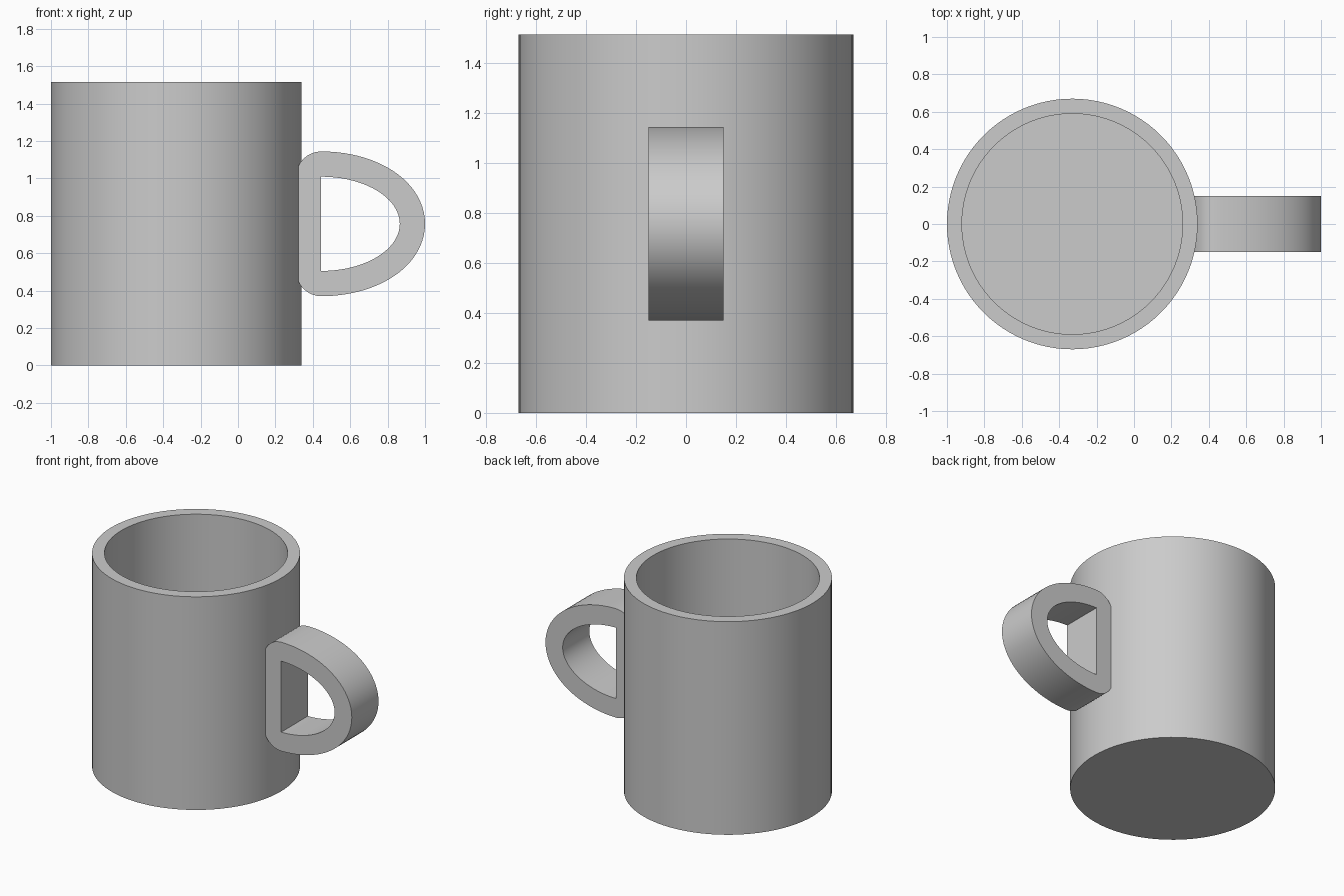
import bpy, bmesh, math
from mathutils import Vector

cube = bpy.data.objects.get("Cube")
if cube:
    bpy.data.objects.remove(cube, do_unlink=True)

grey = bpy.data.materials.new("plain_grey")
grey.use_nodes = True
grey.diffuse_color = (0.6, 0.6, 0.6, 1)
grey.node_tree.nodes["Principled BSDF"].inputs["Base Color"].default_value = (0.6, 0.6, 0.6, 1)

CUP_X, RADIUS, HEIGHT, WALL = -0.33, 0.67, 1.515, 0.08
SEGMENTS = 96


def finish(name, bm):
    bmesh.ops.recalc_face_normals(bm, faces=bm.faces)
    mesh = bpy.data.meshes.new(name)
    bm.to_mesh(mesh)
    bm.free()
    obj = bpy.data.objects.new(name, mesh)
    bpy.context.collection.objects.link(obj)
    mesh.materials.append(grey)
    bpy.ops.object.select_all(action='DESELECT')
    obj.select_set(True)
    bpy.context.view_layer.objects.active = obj
    bpy.ops.object.shade_smooth_by_angle(angle=math.radians(30))
    return obj


def bridge(bm, a, b):
    for i in range(len(a)):
        j = (i + 1) % len(a)
        bm.faces.new((a[i], a[j], b[j], b[i]))


# Cup: outer wall, flat rim, inner wall and floor
bm = bmesh.new()
rings = []
for r, z in [(RADIUS, 0), (RADIUS, HEIGHT), (RADIUS - WALL, HEIGHT), (RADIUS - WALL, WALL)]:
    angles = [math.tau * i / SEGMENTS for i in range(SEGMENTS)]
    rings.append([bm.verts.new((CUP_X + r * math.cos(t), r * math.sin(t), z)) for t in angles])
for lower, upper in zip(rings, rings[1:]):
    bridge(bm, lower, upper)
bm.faces.new(rings[0])
bm.faces.new(rings[-1])
finish("cup_body", bm)

# Handle: half-ellipse opening with an even band offset around it
FLAT_X, MID_Z, A, B, BAND, HALF_WIDTH = 0.445, HEIGHT / 2, 0.42, 0.252, 0.135, 0.15
inner, outer = [], []


def add_point(point, normal):
    inner.append(point)
    outer.append(point + normal * BAND)


STEPS, CORNER = 48, 8
for i in range(STEPS + 1):
    t = -math.pi / 2 + math.pi * i / STEPS
    add_point(Vector((FLAT_X + A * math.cos(t), MID_Z + B * math.sin(t))),
              Vector((math.cos(t) / A, math.sin(t) / B)).normalized())
# Rounded outer corners against the cup
for start, side in [(math.pi / 2, 1), (math.pi, -1)]:
    for i in range(CORNER + 1):
        t = start + math.pi / 2 * i / CORNER
        if abs(math.cos(t)) > 0.001:
            add_point(Vector((FLAT_X, MID_Z + side * B)), Vector((math.cos(t), math.sin(t))))

bm = bmesh.new()
loops = [[bm.verts.new((p.x, y, p.y)) for p in pts]
         for pts, y in [(outer, -HALF_WIDTH), (outer, HALF_WIDTH),
                        (inner, HALF_WIDTH), (inner, -HALF_WIDTH)]]
for k in range(4):
    bridge(bm, loops[k], loops[(k + 1) % 4])
bmesh.ops.remove_doubles(bm, verts=bm.verts, dist=0.0001)
finish("handle", bm)
